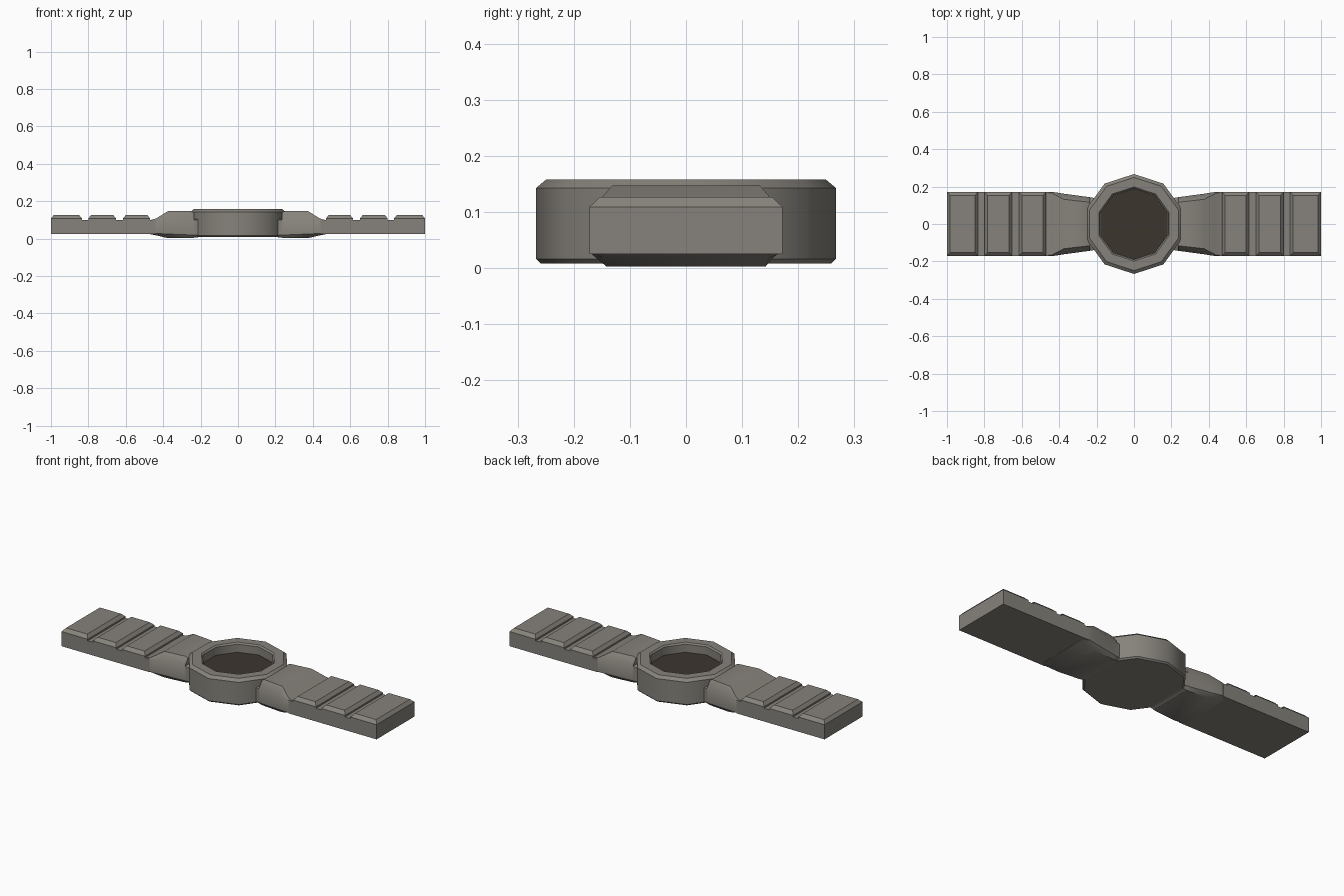
import bpy, bmesh, math
from mathutils import Vector

cube = bpy.data.objects.get("Cube")
if cube:
    bpy.data.objects.remove(cube, do_unlink=True)


def material(name, color):
    m = bpy.data.materials.new(name)
    m.use_nodes = True
    m.diffuse_color = color
    m.node_tree.nodes["Principled BSDF"].inputs["Base Color"].default_value = color
    return m


metal = material("warm grey metal", (0.24, 0.225, 0.2, 1))
dark = material("dark brown dial", (0.045, 0.036, 0.028, 1))


def loft(name, rings, mat, smooth=35, caps=True):
    """Skin a list of equal-length point loops."""
    bm = bmesh.new()
    loops = [[bm.verts.new(p) for p in ring] for ring in rings]
    n = len(loops[0])
    for a, b in zip(loops, loops[1:]):
        for i in range(n):
            j = (i + 1) % n
            bm.faces.new((a[i], a[j], b[j], b[i]))
    if caps:
        bm.faces.new(loops[0])
        bm.faces.new(loops[-1])
    bmesh.ops.recalc_face_normals(bm, faces=bm.faces)
    mesh = bpy.data.meshes.new(name)
    bm.to_mesh(mesh)
    bm.free()
    obj = bpy.data.objects.new(name, mesh)
    bpy.context.collection.objects.link(obj)
    mesh.materials.append(mat)
    bpy.ops.object.select_all(action='DESELECT')
    bpy.context.view_layer.objects.active = obj
    obj.select_set(True)
    bpy.ops.object.shade_smooth_by_angle(angle=math.radians(smooth))
    return obj


def decagon(r, z):
    return [Vector((r * math.sin(k * math.pi / 5), r * math.cos(k * math.pi / 5), z))
            for k in range(10)]


def rect(x0, x1, y, z):
    return [(x0, -y, z), (x1, -y, z), (x1, y, z), (x0, y, z)]


def section(x, w, bottom, low, high, top, flat_bottom, flat_top):
    """Eight-sided strap cross-section at x."""
    half = [(flat_bottom, bottom), (w, low), (w, high), (flat_top, top)]
    return [(x, y, z) for y, z in half] + [(x, -y, z) for y, z in reversed(half)]


# Ten-sided case: closed underneath, chamfered rim, recessed well
case_profile = [(0.259, 0.008), (0.267, 0.016), (0.267, 0.143), (0.249, 0.158),
                (0.198, 0.158), (0.19, 0.15), (0.19, 0.09)]
loft("case", [decagon(r, z) for r, z in case_profile], metal, 40)

# Dial set inside the well
loft("dial", [decagon(0.189, 0.095), decagon(0.189, 0.104)], dark)

for side, s in (("left", 1), ("right", -1)):
    # Plain strap base
    loft(side + "_strap_base",
         [rect(s * 0.44, s, 0.172, 0.025), rect(s * 0.44, s, 0.172, 0.1)], metal)

    # Raised chamfered links
    for i, (x0, x1) in enumerate([(0.47, 0.615), (0.652, 0.8), (0.834, 1.0)]):
        loft(f"{side}_link_{i + 1}",
             [rect(s * x0, s * x1, 0.172, 0.098),
              rect(s * x0, s * x1, 0.172, 0.109),
              rect(s * (x0 + 0.016), s * (x1 - 0.016), 0.153, 0.127)], metal)

    # Tapered lug joining strap and case
    loft(side + "_lug", [
        section(s * 0.47, 0.171, 0.024, 0.03, 0.09, 0.099, 0.145, 0.165),
        section(s * 0.438, 0.172, 0.018, 0.028, 0.1, 0.108, 0.148, 0.165),
        section(s * 0.375, 0.162, 0.003, 0.025, 0.11, 0.147, 0.142, 0.132),
        section(s * 0.25, 0.145, 0.003, 0.02, 0.11, 0.147, 0.13, 0.118),
        section(s * 0.235, 0.143, 0.004, 0.02, 0.108, 0.14, 0.128, 0.118),
        section(s * 0.234, 0.143, 0.005, 0.02, 0.1, 0.104, 0.128, 0.138),
        section(s * 0.205, 0.138, 0.009, 0.02, 0.1, 0.104, 0.125, 0.133)],
        metal, 40)
